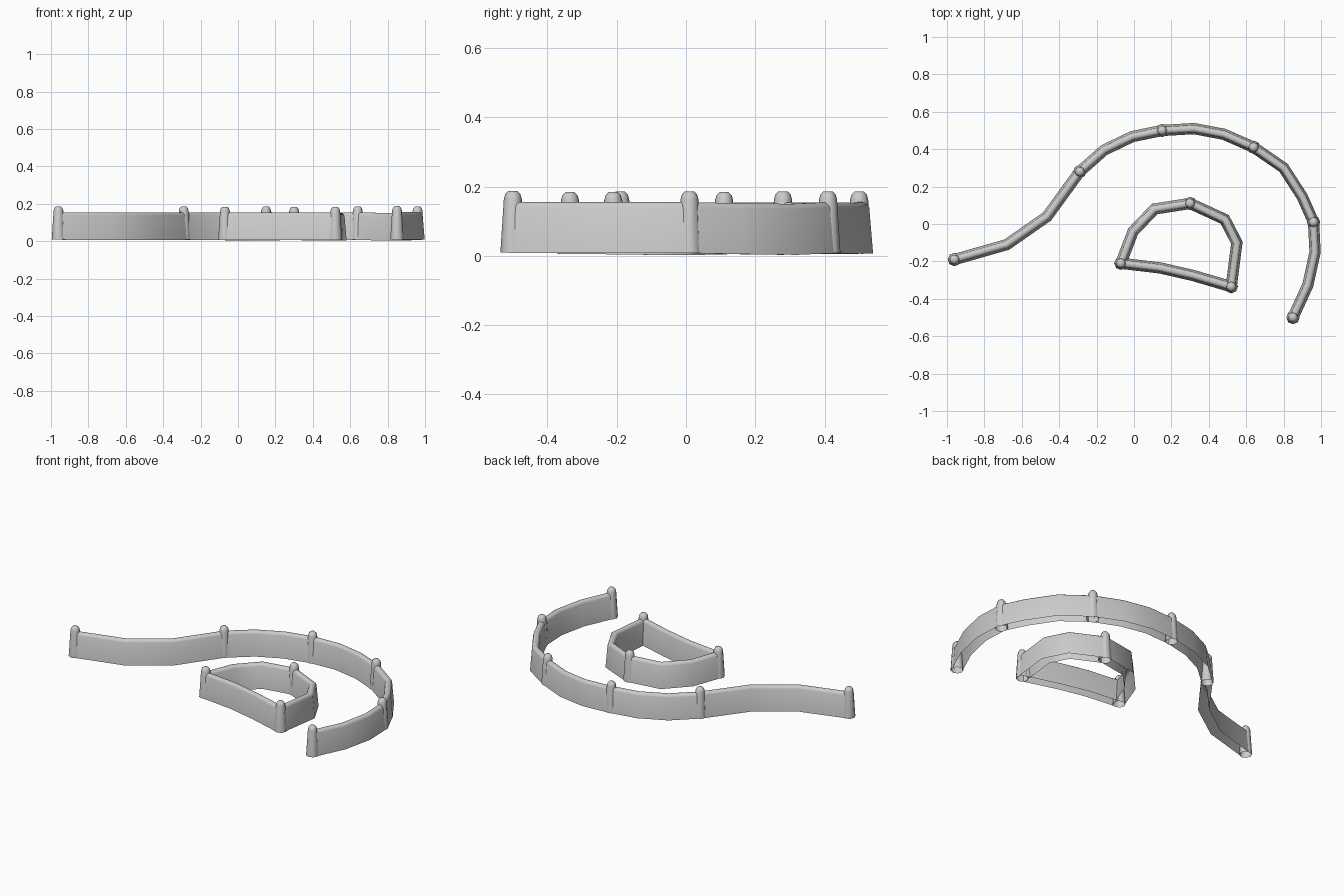
import bpy, bmesh, math
from mathutils import Vector

if "Cube" in bpy.data.objects:
    bpy.data.objects.remove(bpy.data.objects["Cube"])

# wall cross-section: (sideways offset, height), open at the bottom
SECTION = [(-.030, 0), (-.019, .132), (-.015, .141), (-.007, .147),
           (.007, .147), (.015, .141), (.019, .132), (.030, 0)]
# post outline: (radius, height)
POST = [(.036, 0), (.026, .155), (.022, .169), (.013, .178)]


def finish(name, bm, angle):
    bmesh.ops.recalc_face_normals(bm, faces=bm.faces)
    me = bpy.data.meshes.new(name)
    bm.to_mesh(me)
    bm.free()
    ob = bpy.data.objects.new(name, me)
    bpy.context.collection.objects.link(ob)
    bpy.ops.object.select_all(action='DESELECT')
    ob.select_set(True)
    bpy.context.view_layer.objects.active = ob
    bpy.ops.object.shade_smooth_by_angle(angle=math.radians(angle))


def wall(name, points):
    """Sweep the wall section along a ground path with mitred corners."""
    bm = bmesh.new()
    pts = [Vector(p) for p in points]
    rings = []
    for i, p in enumerate(pts):
        a = (p - pts[i - 1]).xy.normalized() if i else None
        b = (pts[i + 1] - p).xy.normalized() if i < len(pts) - 1 else None
        a, b = a or b, b or a
        t = (a + b).normalized()
        side = Vector((-t.y, t.x, 0)) / max(t.dot(a), .6)
        rings.append([bm.verts.new(p + side * s + Vector((0, 0, h)))
                      for s, h in SECTION])
    for r, q in zip(rings, rings[1:]):
        for k in range(len(SECTION) - 1):
            bm.faces.new((r[k], r[k + 1], q[k + 1], q[k]))
    finish(name, bm, 45)


def post(name, p):
    """Tapered eight-sided post with a rounded top."""
    bm = bmesh.new()
    rings = [[bm.verts.new((p[0] + r * math.cos(k * math.pi / 4),
                            p[1] + r * math.sin(k * math.pi / 4), p[2] + h))
              for k in range(8)] for r, h in POST]
    for r, q in zip(rings, rings[1:]):
        for k in range(8):
            bm.faces.new((r[k], r[k - 7], q[k - 7], q[k]))
    bm.faces.new(rings[-1])
    finish(name, bm, 50)


# each span starts and ends at a post
OUTER = [
    [(-.96, -.19, .008), (-.68, -.11, .006), (-.465, .04, .006), (-.29, .28, .008)],
    [(-.29, .28, .008), (-.16, .395, .006), (-.01, .467, .006), (.15, .50, .008)],
    [(.15, .50, .008), (.32, .51, .007), (.48, .48, .006), (.64, .41, .008)],
    [(.64, .41, .008), (.80, .30, .003), (.90, .145, .005), (.96, .01, .008)],
    [(.96, .01, .008), (.968, -.15, .008), (.93, -.325, .008), (.85, -.50, .009)],
]
INNER = [
    [(-.07, -.21, .006), (-.005, -.04, .004), (.11, .08, .004), (.30, .11, .006)],
    [(.30, .11, .006), (.485, .025, .003), (.55, -.10, .003), (.52, -.335, .006)],
    [(.52, -.335, .006), (.315, -.275, .006), (.14, -.235, .006), (-.07, -.21, .006)],
]

# outer curved wall, then inner closed enclosure
for label, spans in (("outer", OUTER), ("inner", INNER)):
    for i, span in enumerate(spans):
        wall(f"{label}_wall_{i + 1}", span)
        post(f"{label}_post_{i + 1}", span[0])
post("outer_post_6", OUTER[-1][-1])
